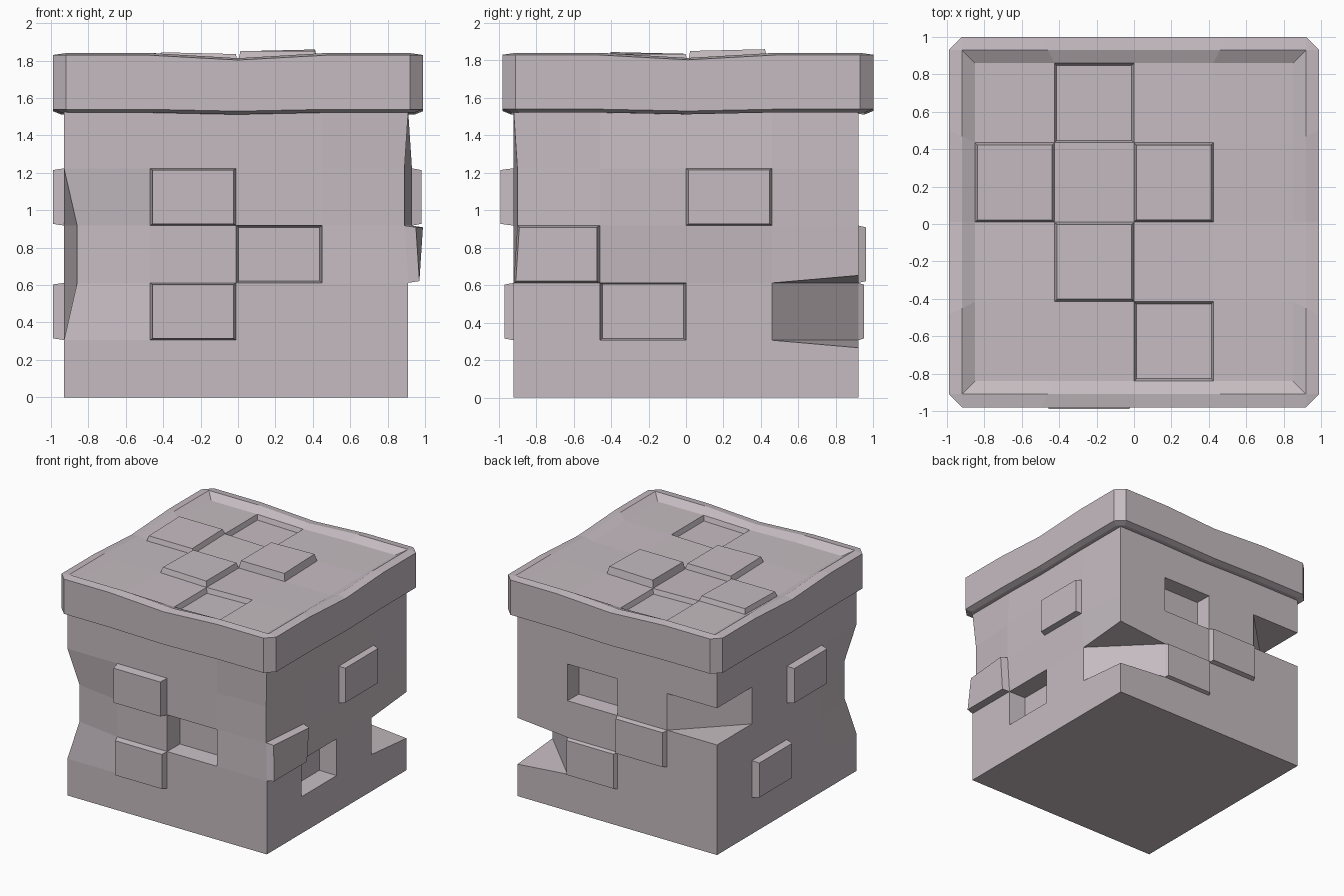
import bpy
import bmesh
from mathutils import Vector

cube = bpy.data.objects.get("Cube")
if cube:
    bpy.data.objects.remove(cube, do_unlink=True)

stone = bpy.data.materials.new("mauve_grey_stone")
stone.use_nodes = True
COLOUR = (0.56, 0.50, 0.53, 1)
stone.diffuse_color = COLOUR
stone.node_tree.nodes["Principled BSDF"].inputs["Base Color"].default_value = COLOUR


def ring(bm, centre, half, z, cut=0.0):
    """Square loop of vertices, four cells per side, with cut corners."""
    cx, cy = centre
    verts = []
    for dx, dy in ((1, 0), (0, 1), (-1, 0), (0, -1)):
        for t in (cut - half, -half / 2, 0, half / 2, half - cut):
            verts.append(bm.verts.new((cx + dx * t + dy * half,
                                       cy + dy * t - dx * half, z)))
    return verts


def bridge(bm, rings):
    for a, b in zip(rings, rings[1:]):
        n = len(a)
        for i in range(n):
            j = (i + 1) % n
            bm.faces.new((a[i], a[j], b[j], b[i]))


def clean(bm):
    bmesh.ops.remove_doubles(bm, verts=bm.verts, dist=0.0005)
    bmesh.ops.recalc_face_normals(bm, faces=bm.faces)


def face_at(bm, point):
    p = Vector(point)
    return min(bm.faces, key=lambda f: (f.calc_center_median() - p).length)


def block(bm, face, height, taper=0.94):
    """Push one cell out (or in, when height is negative) with sloped sides."""
    normal = face.normal.copy()
    top = bmesh.ops.extrude_discrete_faces(bm, faces=[face])["faces"][0]
    c = top.calc_center_median()
    for v in top.verts:
        v.co = c + (v.co - c) * taper + normal * height


def notch(bm, face_a, face_b, flare):
    """Replace two cells meeting at a corner with a diagonal cut."""
    corner = set(face_a.verts) & set(face_b.verts)
    low, high = sorted(corner, key=lambda v: v.co.z)
    a0, a1 = sorted(set(face_a.verts) - corner, key=lambda v: v.co.z)
    b0, b1 = sorted(set(face_b.verts) - corner, key=lambda v: v.co.z)
    bmesh.ops.delete(bm, geom=[face_a, face_b], context='FACES')
    low.co.z -= flare
    high.co.z += flare
    bm.faces.new((a0, b0, b1, a1))
    bm.faces.new((a0, low, b0))
    bm.faces.new((a1, b1, high))


def finish(bm, name):
    bmesh.ops.recalc_face_normals(bm, faces=bm.faces)
    mesh = bpy.data.meshes.new(name)
    bm.to_mesh(mesh)
    bm.free()
    mesh.materials.append(stone)
    obj = bpy.data.objects.new(name, mesh)
    bpy.context.scene.collection.objects.link(obj)
    return obj


# Body: five courses of four cells on each side
CX, HALF, ROW = -0.01, 0.92, 0.306
CELL = HALF / 2
bm = bmesh.new()
rings = [ring(bm, (CX, 0), HALF, i * ROW) for i in range(6)]
bridge(bm, rings)
bm.faces.new(rings[0])
bm.faces.new(rings[-1])
clean(bm)

# Worn front corners and a slight swell on the left side
for v in bm.verts:
    row = round(v.co.z / ROW)
    front = v.co.y < -0.9
    left = v.co.x > 0.9
    if front and v.co.x < -0.9 and row in (2, 3):
        v.co += Vector((0.07, 0.06, 0))
    elif front and left and row in (3, 4):
        v.co += Vector((-0.02, 0.02, 0))
    elif left and abs(v.co.y) < 0.5 and row in (3, 4):
        v.co.x += 0.02


def cell(side, column, row):
    """Centre of a cell; columns run along +x or +y from zero."""
    t = (column - 1.5) * CELL
    z = (row + 0.5) * ROW
    return {"front": (CX + t, -HALF, z), "back": (CX + t, HALF, z),
            "left": (CX + HALF, t, z), "right": (CX - HALF, t, z)}[side]


# Side, column, row, height of each raised or sunken stone
stones = [
    ("front", 1, 3, 0.07), ("front", 1, 1, 0.05), ("front", 2, 2, -0.15),
    ("left", 2, 3, 0.05), ("left", 0, 2, 0.06), ("left", 1, 1, -0.15),
    ("back", 2, 3, -0.13), ("back", 1, 2, 0.04), ("back", 2, 1, 0.03),
    ("right", 1, 3, 0.06), ("right", 2, 1, 0.06),
]
bm.normal_update()
picked = [(face_at(bm, cell(s, c, r)), h) for s, c, r, h in stones]
notches = [(face_at(bm, cell("left", 3, 1)), face_at(bm, cell("back", 3, 1)), 0.04),
           (face_at(bm, cell("right", 3, 3)), face_at(bm, cell("back", 0, 3)), 0.0)]
for face, height in picked:
    block(bm, face, height)
for a, b, flare in notches:
    notch(bm, a, b, flare)
finish(bm, "stone_body")

# Lid: overhanging slab with cut corners, raised rim and sunken top
bm = bmesh.new()
MID = (0, 0.01)
rings = [ring(bm, MID, 0.945, 1.522, 0.05), ring(bm, MID, 0.99, 1.54, 0.07),
         ring(bm, MID, 0.99, 1.83, 0.07), ring(bm, MID, 0.92, 1.84),
         ring(bm, MID, 0.85, 1.80)]
bridge(bm, rings)
bm.faces.new(rings[0])
step = 0.425
grid = [[bm.verts.new((MID[0] + (i - 2) * step, MID[1] + (j - 2) * step, 1.80))
         for j in range(5)] for i in range(5)]
for i in range(4):
    for j in range(4):
        bm.faces.new((grid[i][j], grid[i + 1][j],
                      grid[i + 1][j + 1], grid[i][j + 1]))
clean(bm)

# Sagging middle lines
for v in bm.verts:
    if min(abs(v.co.x - MID[0]), abs(v.co.y - MID[1])) < 0.01:
        if v.co.z > 1.81:
            v.co.z -= 0.027
        else:
            v.co.z -= 0.01

# Paving stones on the lid
paving = [(1, 3, -0.04), (0, 2, 0.04), (2, 2, 0.06), (1, 1, 0.045), (2, 0, -0.04)]
bm.normal_update()
picked = [(face_at(bm, (MID[0] + (i - 1.5) * step, MID[1] + (j - 1.5) * step, 1.80)), h)
          for i, j, h in paving]
for face, height in picked:
    block(bm, face, height)
finish(bm, "stone_lid")
